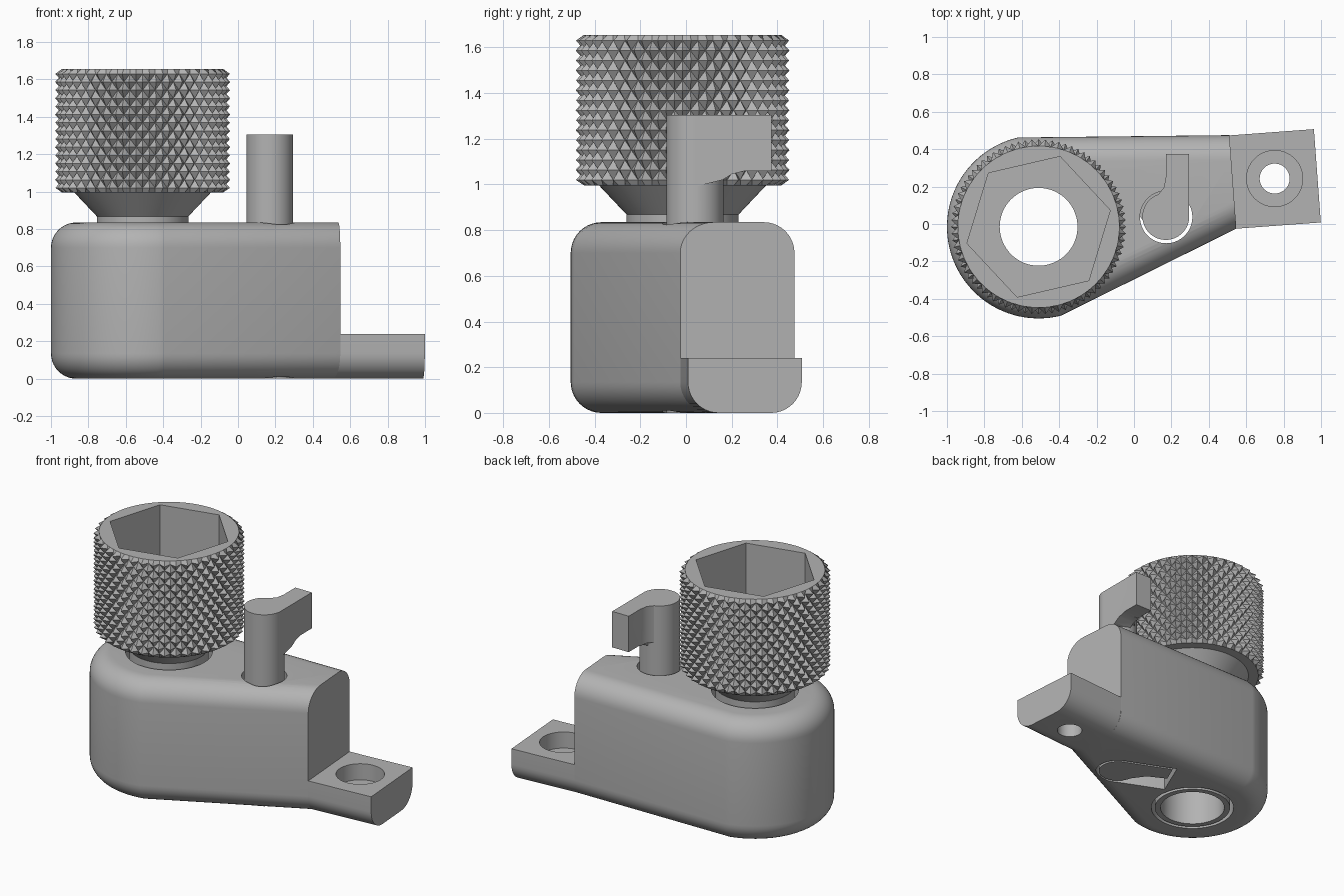
import bpy, bmesh
from math import sin, cos, pi, radians
from mathutils import Vector

if "Cube" in bpy.data.objects:
    bpy.data.objects.remove(bpy.data.objects["Cube"], do_unlink=True)

grey = bpy.data.materials.new("plain grey")
grey.use_nodes = True
grey.diffuse_color = (0.45, 0.45, 0.45, 1)
grey.node_tree.nodes["Principled BSDF"].inputs["Base Color"].default_value = (0.45, 0.45, 0.45, 1)


def loft(name, rings, knurled=()):
    """Skin equal rings and cap both ends; knurled bands are split along the grooves."""
    bm = bmesh.new()
    rows = [[bm.verts.new(p) for p in ring] for ring in rings]
    n = len(rows[0])
    for j in range(len(rows) - 1):
        for i in range(n):
            k = (i + 1) % n
            a, b, c, d = rows[j][i], rows[j][k], rows[j + 1][k], rows[j + 1][i]
            if j not in knurled:
                bm.faces.new((a, b, c, d))
            elif (i + j) % 2 == 0:
                bm.faces.new((a, b, c))
                bm.faces.new((a, c, d))
            else:
                bm.faces.new((a, b, d))
                bm.faces.new((b, c, d))
    bm.faces.new(rows[0][::-1])
    bm.faces.new(rows[-1])
    bmesh.ops.recalc_face_normals(bm, faces=bm.faces)
    mesh = bpy.data.meshes.new(name)
    bm.to_mesh(mesh)
    bm.free()
    mesh.materials.append(grey)
    obj = bpy.data.objects.new(name, mesh)
    bpy.context.collection.objects.link(obj)
    return obj


def prism(name, pts, z0, z1):
    return loft(name, [[(x, y, z) for x, y in pts] for z in (z0, z1)])


def circle(c, r, n=64, start=0.0):
    return [(c[0] + r * cos(start + 2 * pi * i / n), c[1] + r * sin(start + 2 * pi * i / n))
            for i in range(n)]


def combine(obj, other, operation):
    mod = obj.modifiers.new("combine", "BOOLEAN")
    mod.operation, mod.solver, mod.object = operation, "EXACT", other
    bpy.context.view_layer.objects.active = obj
    bpy.ops.object.modifier_apply(modifier=mod.name)
    bpy.data.objects.remove(other, do_unlink=True)


def finish(obj):
    bpy.ops.object.select_all(action="DESELECT")
    obj.select_set(True)
    bpy.context.view_layer.objects.active = obj
    bpy.ops.object.shade_smooth_by_angle(angle=radians(30))


AXIS = (-0.51, -0.015)     # knob axis
PIN = (0.17, 0.04)         # latch pin axis
ROUND = 0.135              # edge rounding of the housing
TOP = 0.835
END_LOW, END_HIGH = Vector((0.547, -0.025)), Vector((0.51, 0.475))
ACROSS = (END_HIGH - END_LOW).normalized()
ALONG = Vector((ACROSS.y, -ACROSS.x))

# Housing: a rounded teardrop block with a flat end
def outline(inset):
    arc = [radians(-76 - 181 * i / 48) for i in range(49)]
    r = 0.49 - inset
    pts = [(AXIS[0] + r * cos(a), AXIS[1] + r * sin(a)) for a in arc]
    return pts + [END_HIGH - ACROSS * inset, END_LOW + ACROSS * inset * 1.1]


STEPS = [i * pi / 20 for i in range(11)]
profile = [(ROUND * (1 - sin(a)), ROUND * (1 - cos(a))) for a in STEPS]
profile += [(d, TOP - z) for d, z in reversed(profile)]
housing = loft("housing", [[(p[0], p[1], z) for p in outline(d)] for d, z in profile])
combine(housing, prism("bore_cutter", circle(AXIS, 0.268), -1, 2), "DIFFERENCE")
combine(housing, prism("pin_cutter", circle((0.172, 0.037), 0.14), -1, 2), "DIFFERENCE")

# Latch recess in the underside
SWING = radians(157)
def swung(points):
    c, s = cos(SWING), sin(SWING)
    return [(PIN[0] + x * c - y * s, PIN[1] + x * s + y * c) for x, y in points]


recess = prism("recess_cutter", swung([(0, -0.139), (0.36, -0.139), (0.36, 0.139), (0, 0.139)]), -1, 0.28)
combine(housing, recess, "DIFFERENCE")
finish(housing)

# Mounting foot with a counterbored screw hole
edge = [(ROUND * (1 - sin(a)), ROUND * (1 - cos(a))) for a in STEPS]
section = [(0, 0.24)] + edge[::-1] + [(0.5 - v, z) for v, z in edge] + [(0.5, 0.24)]
def foot_ring(t):
    ring = []
    for v, z in section:
        p = END_LOW + ACROSS * v + ALONG * t
        ring.append((p.x, p.y, z))
    return ring


foot = loft("mounting_foot", [foot_ring(-0.02), foot_ring(0.453)])
combine(foot, prism("screw_cutter", circle((0.752, 0.243), 0.08), -1, 1), "DIFFERENCE")
combine(foot, prism("counterbore_cutter", circle((0.752, 0.243), 0.15), 0.13, 1), "DIFFERENCE")
finish(foot)

# Knob: sleeve, flared neck and diamond knurled grip in one turned shape
COLS, BANDS = 80, 14
rings = []
def knob_ring(z, radius):
    rings.append([(AXIS[0] + radius(i) * cos(2 * pi * i / COLS),
                   AXIS[1] + radius(i) * sin(2 * pi * i / COLS), z) for i in range(COLS)])


for z, r in ((0.0, 0.245), (0.868, 0.245), (0.995, 0.365), (0.995, 0.43)):
    knob_ring(z, lambda i: r)
first = len(rings)
for j in range(BANDS + 1):
    row = first + j
    knob_ring(1.02 + 0.61 * j / BANDS, lambda i: 0.43 if (i + row) % 2 == 0 else 0.468)
knob_ring(1.655, lambda i: 0.432)
knob = loft("knurled_knob", rings, range(first, first + BANDS))
combine(knob, prism("hex_cutter", circle(AXIS, 0.393, 6, radians(13)), 1.2, 3), "DIFFERENCE")
combine(knob, prism("sleeve_cutter", circle(AXIS, 0.208), -1, 3), "DIFFERENCE")
finish(knob)

# Latch pin with an upper lever and a lower cam
pin = prism("latch_pin", circle(PIN, 0.125), 0.0, 1.305)
side = [(0.04, 1.305), (0.375, 1.305), (0.375, 1.06), (0.26, 1.06), (0.2, 1.045), (0.16, 1.02), (0.04, 0.99)]
lever = loft("lever", [[(x, y, z) for y, z in side] for x in (0.17, 0.2945)])
combine(pin, lever, "UNION")
web = prism("web", [(0.1, 0.1), (0.2, 0.1), (0.2, 0.25), (0.17, 0.25), (0.16, 0.195), (0.13, 0.158)], 1.055, 1.305)
combine(pin, web, "UNION")
cam = prism("cam", swung([(0, -0.1245), (0.335, -0.1245), (0.335, 0.0), (0.2, 0.01), (0.1, 0.07), (0, 0.1)]), 0.0, 0.24)
combine(pin, cam, "UNION")
finish(pin)
